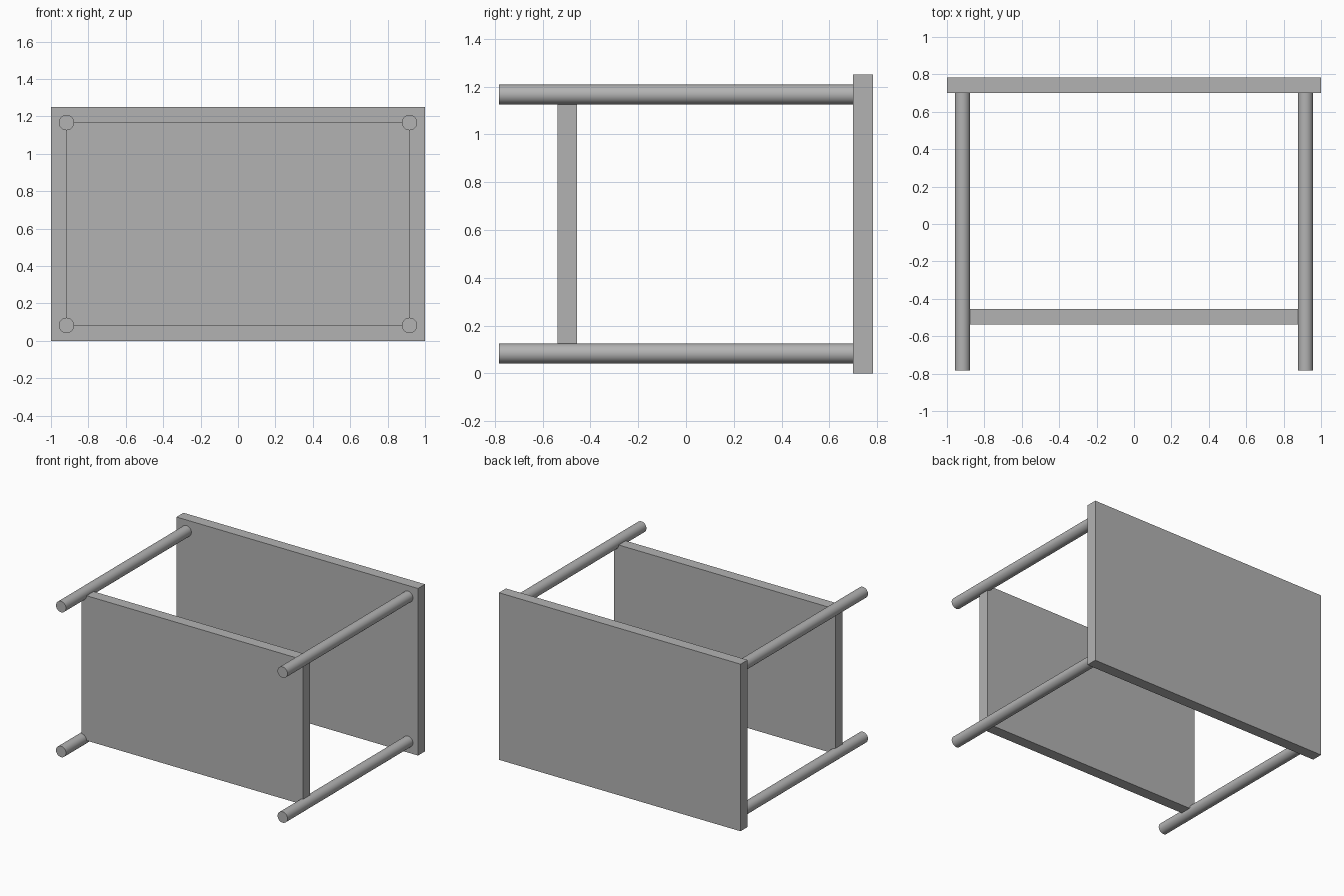
import bpy
import math

cube = bpy.data.objects.get("Cube")
if cube:
    bpy.data.objects.remove(cube, do_unlink=True)

grey = bpy.data.materials.new("plain grey")
grey.use_nodes = True
colour = (0.45, 0.45, 0.45, 1)
grey.diffuse_color = colour
grey.node_tree.nodes["Principled BSDF"].inputs["Base Color"].default_value = colour

LEG_X, LEG_R = 0.917, 0.041
LOW_Z, HIGH_Z = 0.083, 1.167
MID_Z = (LOW_Z + HIGH_Z) / 2
FRONT_Y, BOARD_Y, BACK_Y = -0.783, 0.70, 0.783


def board(name, size, location):
    bpy.ops.mesh.primitive_cube_add(size=1, location=location)
    ob = bpy.context.object
    ob.name = name
    ob.scale = size
    bpy.ops.object.transform_apply(location=False, rotation=False, scale=True)
    ob.data.materials.append(grey)


def leg(name, x, z):
    bpy.ops.mesh.primitive_cylinder_add(
        vertices=48, radius=LEG_R, depth=BOARD_Y - FRONT_Y,
        location=(x, (FRONT_Y + BOARD_Y) / 2, z), rotation=(math.pi / 2, 0, 0))
    ob = bpy.context.object
    ob.name = name
    ob.data.materials.append(grey)
    bpy.ops.object.shade_smooth_by_angle(angle=math.radians(30))


# Table lying on its side: the top stands upright at the back
board("table_top", (2, BACK_Y - BOARD_Y, 2 * MID_Z), (0, (BOARD_Y + BACK_Y) / 2, MID_Z))

# Shelf running between the leg centres
board("lower_shelf", (2 * LEG_X, 0.083, HIGH_Z - LOW_Z), (0, -0.497, MID_Z))

# Four round legs
for side, x in (("left", LEG_X), ("right", -LEG_X)):
    for level, z in (("lower", LOW_Z), ("upper", HIGH_Z)):
        leg(f"{level}_{side}_leg", x, z)
